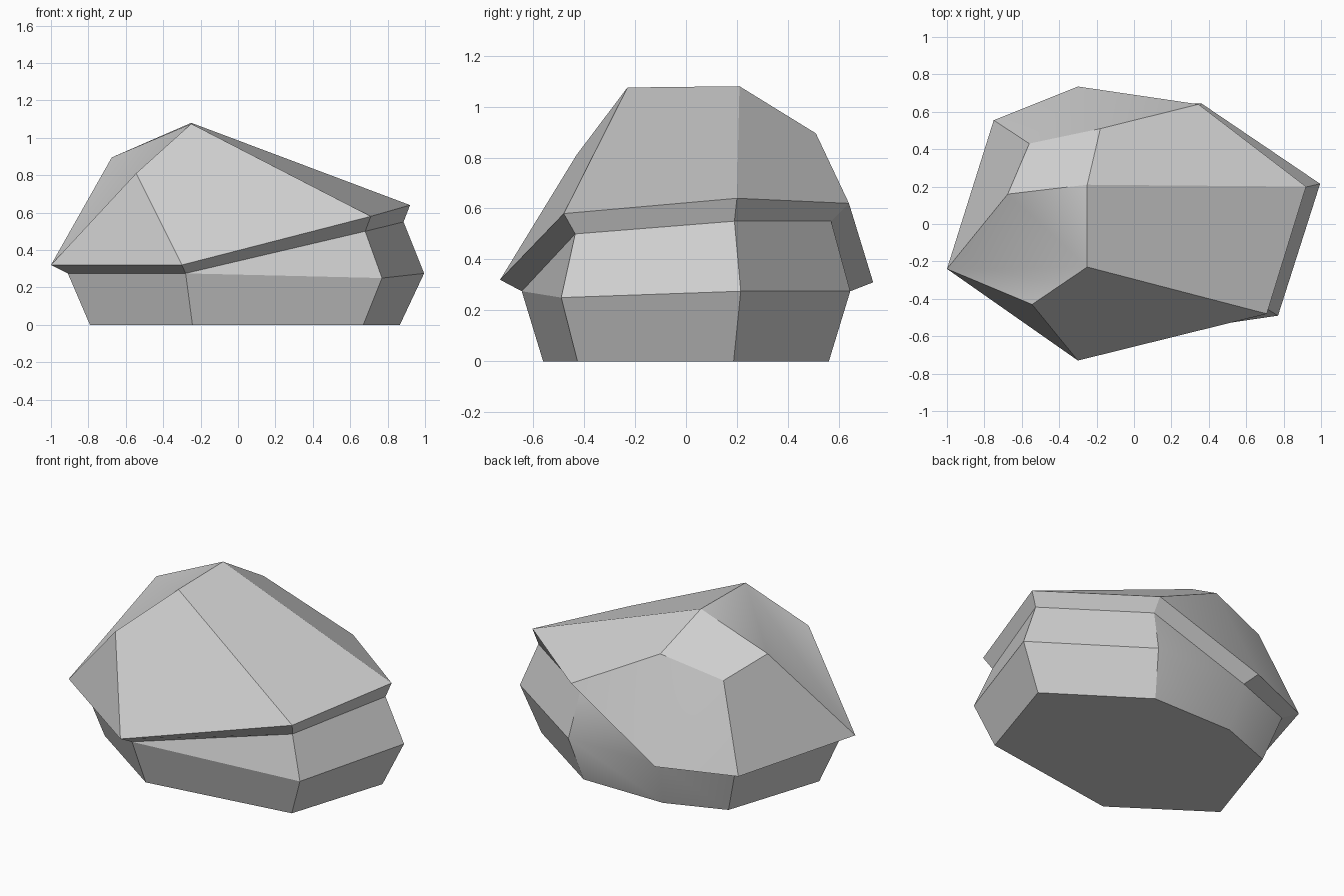
import bpy
import bmesh
from mathutils import Vector

default_cube = bpy.data.objects.get("Cube")
if default_cube:
    bpy.data.objects.remove(default_cube, do_unlink=True)

# Stone colour
stone = bpy.data.materials.new("stone_grey")
stone.use_nodes = True
stone_colour = (0.63, 0.63, 0.63, 1.0)
stone.diffuse_color = stone_colour
shader = stone.node_tree.nodes["Principled BSDF"]
shader.inputs["Base Color"].default_value = stone_colour
shader.inputs["Roughness"].default_value = 0.9

# Corners of the crown
corners = {
    "peak_back": (-0.25, 0.21, 1.08),
    "peak_front": (-0.25, -0.23, 1.075),
    "shoulder_front": (-0.545, -0.43, 0.81),
    "shoulder_side": (-0.675, 0.16, 0.895),
    "shoulder_corner": (-0.56, 0.43, 0.8),
    "shoulder_back": (-0.18, 0.51, 0.895),
}

# Overhanging rim, and the points tucked in below it
sides = ["front", "front_right", "right", "back_right", "back", "back_left", "left"]
rim = [(-0.3, -0.73, 0.32), (0.71, -0.48, 0.58), (0.92, 0.2, 0.64),
       (0.345, 0.64, 0.62), (-0.3, 0.735, 0.31), (-0.75, 0.555, 0.3), (-1, -0.24, 0.32)]
under = [(-0.28, -0.645, 0.275), (0.68, -0.435, 0.5), (0.885, 0.19, 0.55),
         (0.33, 0.57, 0.55), (-0.27, 0.645, 0.275), (-0.68, 0.49, 0.275), (-0.91, -0.21, 0.275)]

# Widest line of the foot, which leaves the rim only on the right-hand side
bulge = {"front_right": (0.77, -0.49, 0.25), "right": (0.995, 0.215, 0.275),
         "back_right": (0.36, 0.645, 0.275)}
FOOT_TAPER = 0.87

for side, rim_point, under_point in zip(sides, rim, under):
    corners["rim_" + side] = rim_point
    corners["under_" + side] = under_point
    x, y, z = bulge.get(side, under_point)
    if side in bulge:
        corners["waist_" + side] = (x, y, z)
    corners["foot_" + side] = (x * FOOT_TAPER, y * FOOT_TAPER, 0)

# Crown panels: each panel is a list of faces that shade as one surface
panels = [
    ["peak_back shoulder_back shoulder_corner shoulder_side"],
    ["peak_back peak_front rim_front_right rim_right"],
    ["peak_back rim_right rim_back_right shoulder_back"],
    ["shoulder_back rim_back_right rim_back",
     "shoulder_back rim_back shoulder_corner",
     "shoulder_corner rim_back rim_back_left"],
    ["shoulder_corner rim_back_left rim_left shoulder_side"],
    ["peak_front shoulder_front rim_left",
     "peak_front rim_left shoulder_side",
     "peak_front shoulder_side peak_back"],
    ["shoulder_front rim_left rim_front"],
    ["peak_front shoulder_front rim_front rim_front_right"],
]


def waist(side):
    """Name of the top of the foot on one side."""
    return ("waist_" if side in bulge else "under_") + side


# Lip under the rim, hollow above the bulge, and the foot
rounded_back = []
for side, following in zip(sides, sides[1:] + sides[:1]):
    panels.append([f"rim_{side} rim_{following} under_{following} under_{side}"])
    foot = f"{waist(side)} {waist(following)} foot_{following} foot_{side}"
    hollow = [f"under_{side}", f"under_{following}"]
    hollow += [waist(s) for s in (following, side) if s in bulge]
    faces = [foot] if len(hollow) == 2 else [foot, " ".join(hollow)]
    if "back" in (side, following):
        rounded_back += faces
    else:
        panels += [[face] for face in faces]
panels.append(rounded_back)
panels.append([" ".join("foot_" + side for side in sides)])

# Build the rock
bm = bmesh.new()
points = {name: bm.verts.new(Vector(place)) for name, place in corners.items()}
panel_of = {}
for number, panel in enumerate(panels):
    for names in panel:
        face = bm.faces.new([points[name] for name in names.split()])
        face.smooth = True
        panel_of[face] = number

# Only edges inside one panel are soft
for edge in bm.edges:
    edge.smooth = len({panel_of[face] for face in edge.link_faces}) == 1
bmesh.ops.recalc_face_normals(bm, faces=bm.faces[:])

mesh = bpy.data.meshes.new("rock")
bm.to_mesh(mesh)
bm.free()
mesh.materials.append(stone)
rock = bpy.data.objects.new("rock", mesh)
bpy.context.collection.objects.link(rock)
